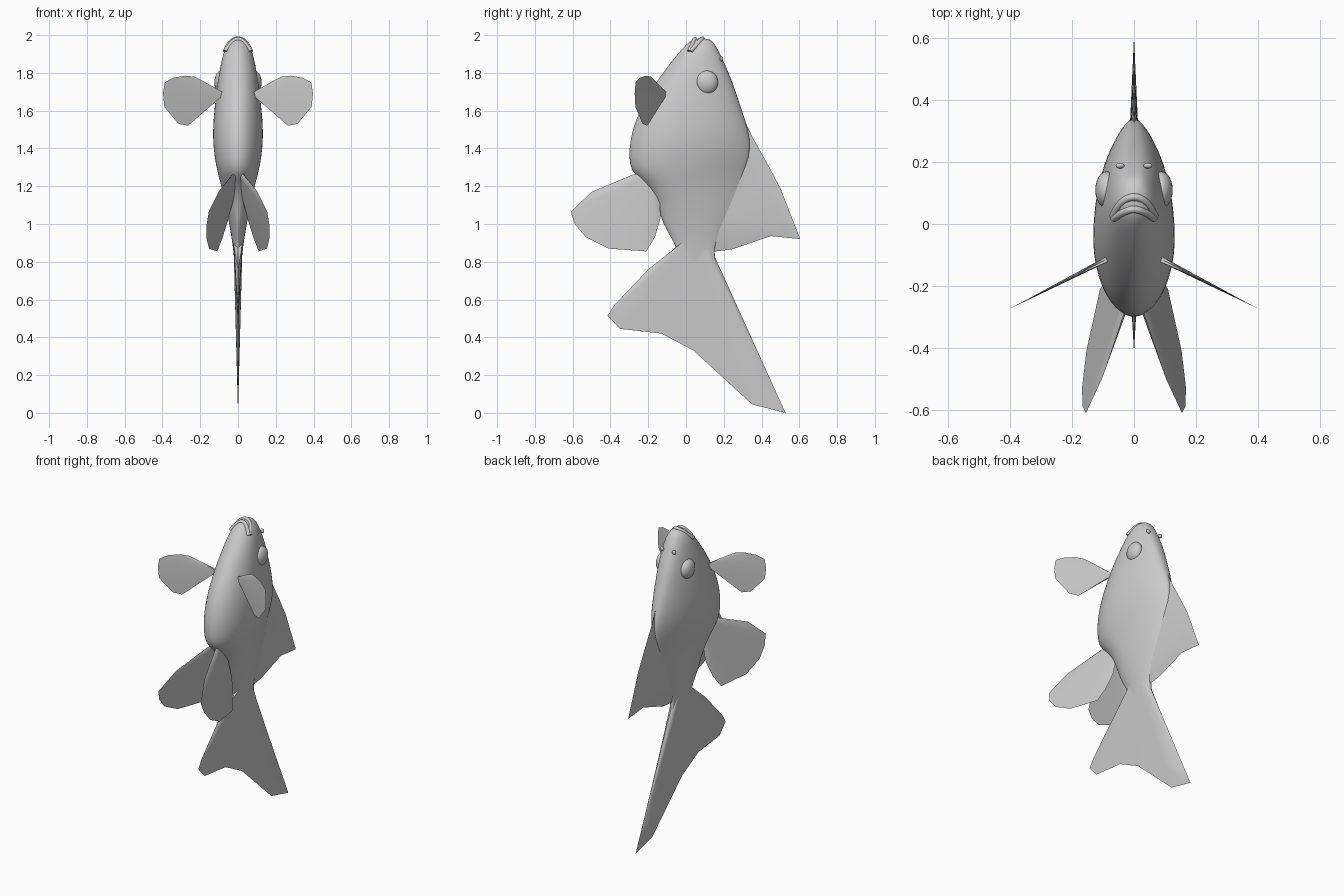
import bpy, bmesh, math
from mathutils import Vector

cube = bpy.data.objects.get("Cube")
if cube:
    bpy.data.objects.remove(cube, do_unlink=True)

grey = bpy.data.materials.new("plain_grey")
grey.use_nodes = True
COLOUR = (0.6, 0.6, 0.6, 1)
grey.diffuse_color = COLOUR
bsdf = grey.node_tree.nodes["Principled BSDF"]
bsdf.inputs["Base Color"].default_value = COLOUR
bsdf.inputs["Roughness"].default_value = 0.8


def finish(name, bm, subsurf=0, angle=40):
    """Turn a bmesh into a smooth shaded grey object."""
    bmesh.ops.remove_doubles(bm, verts=bm.verts, dist=0.0001)
    bmesh.ops.recalc_face_normals(bm, faces=bm.faces)
    me = bpy.data.meshes.new(name)
    bm.to_mesh(me)
    bm.free()
    me.materials.append(grey)
    ob = bpy.data.objects.new(name, me)
    bpy.context.collection.objects.link(ob)
    if subsurf:
        mod = ob.modifiers.new("smooth", 'SUBSURF')
        mod.levels = mod.render_levels = subsurf
    bpy.ops.object.select_all(action='DESELECT')
    ob.select_set(True)
    bpy.context.view_layer.objects.active = ob
    bpy.ops.object.shade_smooth_by_angle(angle=math.radians(angle))
    return ob


def fin(name, root, rim, half, place, normal, rows=6):
    """Tapered plate lofted from a root line to a rim, as two joined sheets."""
    bm = bmesh.new()
    n = len(rim)
    normal = Vector(normal).normalized()
    for side in (1, -1):
        grid = []
        for j in range(n):
            k = j / (n - 1) * (len(root) - 1)
            i = min(int(k), len(root) - 2)
            base = Vector(root[i]).lerp(Vector(root[i + 1]), k - i)
            col = []
            for r in range(rows + 1):
                s = r / rows
                t = 0 if j in (0, n - 1) else half * (1 - s)
                p = base.lerp(Vector(rim[j]), s)
                col.append(bm.verts.new(place(*p) + normal * t * side))
            grid.append(col)
        for a, b in zip(grid, grid[1:]):
            for r in range(rows):
                bm.faces.new((a[r], b[r], b[r + 1], a[r + 1]))
    bmesh.ops.dissolve_degenerate(bm, dist=0.00001, edges=bm.edges)
    return finish(name, bm)


# Body: rings of height, belly y, widest y, back y, half width, back falloff
STATIONS = [
    (1.985, .04, .08, .125, .030, 1), (1.95, 0, .07, .155, .060, 1),
    (1.90, -.045, .06, .18, .080, 1), (1.80, -.125, .03, .228, .101, 1),
    (1.70, -.19, 0, .263, .115, 1.1), (1.60, -.247, -.02, .297, .126, 1.2),
    (1.50, -.285, -.04, .33, .134, 1.4), (1.40, -.303, -.06, .345, .131, 1.6),
    (1.31, -.30, -.08, .32, .117, 1.8), (1.26, -.275, -.07, .30, .105, 1.9),
    (1.20, -.20, -.05, .28, .089, 2), (1.10, -.15, -.01, .25, .066, 2),
    (1.00, -.125, .03, .20, .046, 1.8), (.90, -.06, .05, .155, .030, 1.4),
    (.85, -.045, .05, .145, .023, 1.2), (.70, -.09, .06, .18, .013, 1),
    (.50, -.10, .10, .26, .004, 1)]
SEG = 8
bm = bmesh.new()
rings = []
for z, yf, ym, yr, w, q in STATIONS:
    half = []
    for i in range(SEG + 1):
        a = math.pi / 2 * i / SEG
        half.append((w * math.sin(a) ** 1.05, ym - (ym - yf) * math.cos(a)))
    ridge = min(.012, w * .4)
    for i in range(1, SEG + 1):
        b = math.pi / 2 * i / SEG
        half.append((ridge + (w - ridge) * max(0, math.cos(b)) ** q,
                     ym + (yr - ym) * math.sin(b)))
    loop = half + [(-x, y) for x, y in reversed(half[1:])]
    rings.append([bm.verts.new((x, y, z)) for x, y in loop])
for a, b in zip(rings, rings[1:]):
    for i in range(len(a)):
        j = (i + 1) % len(a)
        bm.faces.new((a[i], a[j], b[j], b[i]))
bm.faces.new(rings[0])
bm.faces.new(rings[-1])
finish("body", bm, subsurf=1, angle=60)


def upright(y, z):
    return Vector((0, y, z))


# Dorsal fin and tail on the centre plane
fin("dorsal_fin",
    [(.24, 1.52), (.25, 1.4), (.24, 1.3), (.21, 1.2), (.17, 1.08), (.14, 1.0), (.12, .93), (.1, .87)],
    [(.315, 1.54), (.357, 1.45), (.425, 1.33), (.5, 1.19), (.605, .92), (.45, .936), (.24, .865), (.14, .853)],
    .02, upright, (1, 0, 0))
fin("tail_fin", [(-.035, .9), (.04, .9), (.125, .9)],
    [(-.045, .87), (-.2, .76), (-.38, .57), (-.415, .515), (-.35, .445), (-.13, .42),
     (.04, .33), (.35, .045), (.527, 0), (.4, .28), (.16, .81), (.14, .86)],
    .024, upright, (1, 0, 0))

for side, label in ((1, "left"), (-1, "right")):
    # Pectoral fin, swept towards the belly side
    def pectoral(x, z):
        return Vector((side * x, -.115 - (x - .09) * .51, z))

    fin(label + "_pectoral_fin", [(.085, 1.70), (.085, 1.675)],
        [(.10, 1.70), (.19, 1.76), (.23, 1.78), (.28, 1.785), (.34, 1.775), (.388, 1.75),
         (.397, 1.69), (.39, 1.62), (.315, 1.53), (.265, 1.52), (.15, 1.63), (.10, 1.672)],
        .009, pectoral, (side * .51, 1, 0))

    # Pelvic fin, splayed outwards
    def pelvic(y, z):
        return Vector((side * (-.037 - .238 * y + .239 * (1.26 - z)), y, z))

    fin(label + "_pelvic_fin", [(-.265, 1.265), (-.2, 1.22), (-.15, 1.19)],
        [(-.28, 1.262), (-.5, 1.17), (-.61, 1.065), (-.59, 1.0), (-.53, .93), (-.41, .87),
         (-.21, .855), (-.165, .93), (-.135, 1.03), (-.14, 1.17)],
        .011, pelvic, (side, .238, .239))

    # Eye and nostril as flattened balls
    for part, loc, size in (("eye", (.088, .11, 1.75), (.037, .06, .062)),
                            ("nostril", (.045, .188, 1.875), (.014, .009, .014))):
        bm = bmesh.new()
        bmesh.ops.create_uvsphere(bm, u_segments=24, v_segments=14, radius=1)
        for v in bm.verts:
            v.co = Vector((side * (loc[0] + v.co.x * size[0]),
                           loc[1] + v.co.y * size[1], loc[2] + v.co.z * size[2]))
        finish(label + "_" + part, bm)

# Lips: two arched tubes with the open mouth between them
LIPS = {"upper_lip": [(.068, .025, 1.915), (.048, .068, 1.962), (0, .093, 1.988)],
        "lower_lip": [(.066, .018, 1.915), (.040, .037, 1.958), (0, .05, 1.984)]}
for name, pts in LIPS.items():
    path = pts + [(-x, y, z) for x, y, z in reversed(pts[:-1])]
    cu = bpy.data.curves.new(name, 'CURVE')
    cu.dimensions = '3D'
    cu.bevel_depth = .012
    cu.bevel_resolution = 3
    cu.use_fill_caps = True
    sp = cu.splines.new('NURBS')
    sp.points.add(len(path) - 1)
    for p, co in zip(sp.points, path):
        p.co = (*co, 1)
    sp.use_endpoint_u = True
    sp.order_u = 3
    cu.materials.append(grey)
    bpy.context.collection.objects.link(bpy.data.objects.new(name, cu))
